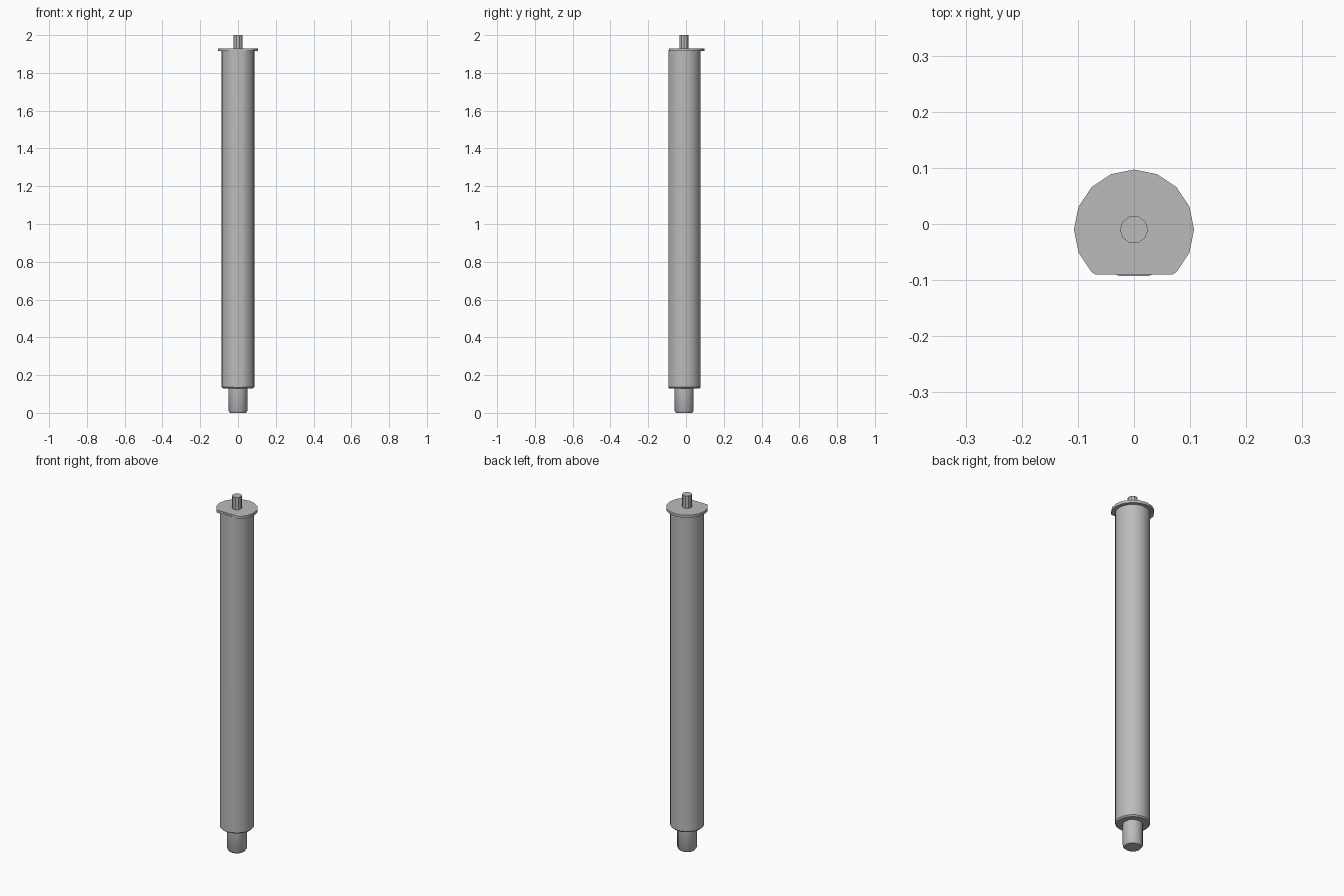
import bpy, bmesh, math

cube = bpy.data.objects.get("Cube")
if cube:
    bpy.data.objects.remove(cube, do_unlink=True)

grey = bpy.data.materials.new("satin_grey")
grey.use_nodes = True
colour = (0.5, 0.5, 0.5, 1)
grey.diffuse_color = colour
grey.node_tree.nodes["Principled BSDF"].inputs["Base Color"].default_value = colour

AXIS_Y = -0.01


def turned(name, profile, sides, flat_y=None):
    """Closed solid from (radius, z) rings, with an optional flat cut on the front."""
    bm = bmesh.new()
    rings = []
    for r, z in profile:
        angles = [2 * math.pi * i / sides for i in range(sides)]
        rings.append([bm.verts.new((r * math.cos(a), AXIS_Y + r * math.sin(a), z)) for a in angles])
    for low, high in zip(rings, rings[1:]):
        for i in range(sides):
            j = (i + 1) % sides
            bm.faces.new((low[i], low[j], high[j], high[i]))
    bm.faces.new(rings[0][::-1])
    bm.faces.new(rings[-1])
    if flat_y is not None:
        bmesh.ops.bisect_plane(bm, geom=bm.verts[:] + bm.edges[:] + bm.faces[:],
                               plane_co=(0, flat_y, 0), plane_no=(0, -1, 0), clear_outer=True)
        bmesh.ops.holes_fill(bm, edges=[e for e in bm.edges if e.is_boundary], sides=0)
    bmesh.ops.recalc_face_normals(bm, faces=bm.faces[:])
    mesh = bpy.data.meshes.new(name)
    bm.to_mesh(mesh)
    bm.free()
    mesh.materials.append(grey)
    obj = bpy.data.objects.new(name, mesh)
    bpy.context.collection.objects.link(obj)
    bpy.ops.object.select_all(action="DESELECT")
    obj.select_set(True)
    bpy.context.view_layer.objects.active = obj
    bpy.ops.object.shade_smooth_by_angle(angle=math.radians(35))
    return obj


# Long tube with a narrow flat on the front
turned("tube_body", [(0.08, 0.13), (0.087, 0.137), (0.087, 1.92)], 24, flat_y=-0.093)

# Thin end flange with its front edge cut straight
turned("top_flange", [(0.107, 1.915), (0.107, 1.93)], 16, flat_y=-0.09)

# Small shaft on top
turned("top_pin", [(0.025, 1.925), (0.025, 2.0)], 10)

# Thicker chamfered spigot at the bottom
turned("bottom_spigot", [(0.043, 0), (0.051, 0.012), (0.051, 0.14)], 12)
